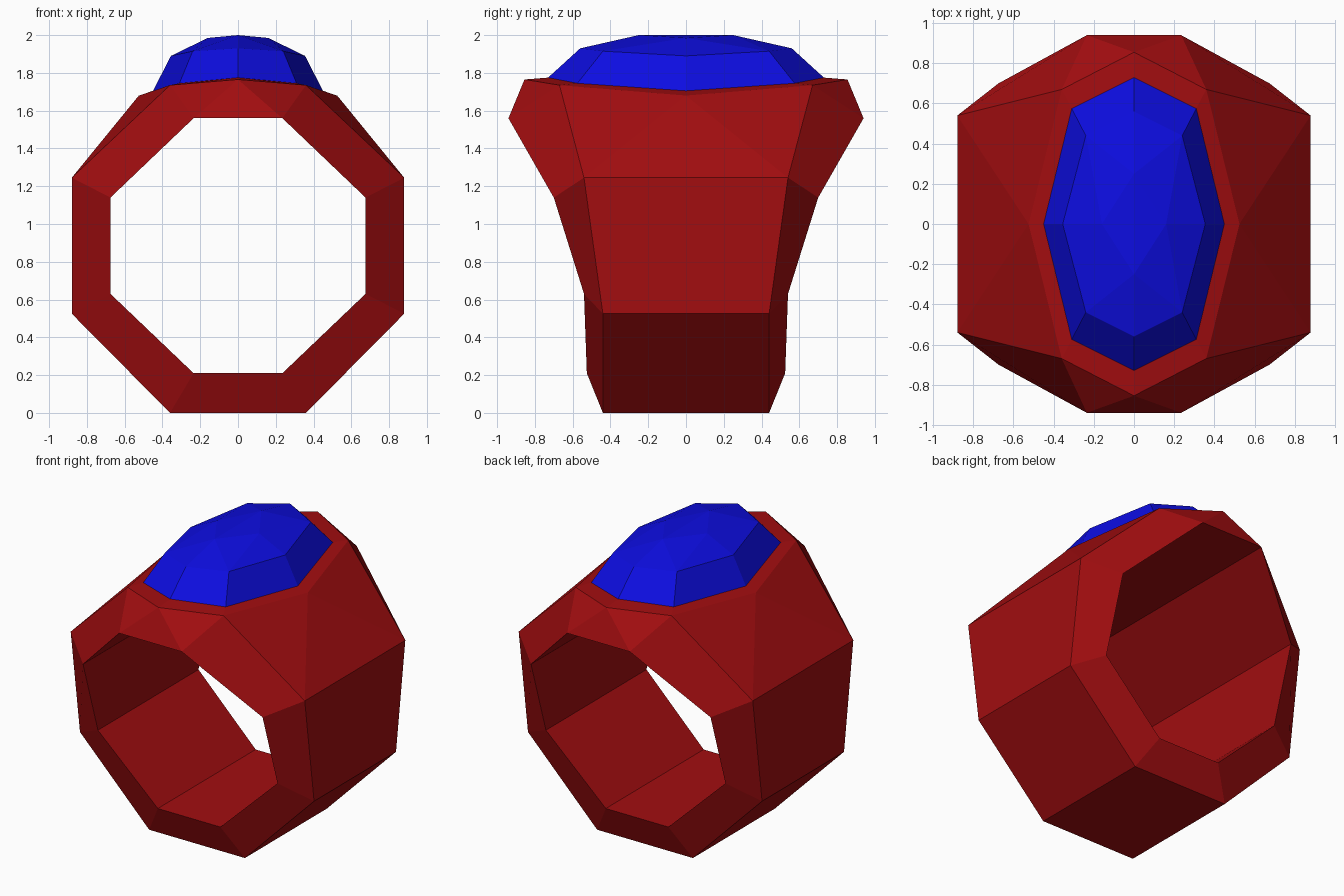
import bpy
import bmesh
import math
from mathutils import Matrix

cube = bpy.data.objects.get("Cube")
if cube:
    bpy.data.objects.remove(cube, do_unlink=True)


def make_material(name, colour):
    mat = bpy.data.materials.new(name)
    mat.use_nodes = True
    mat.diffuse_color = colour
    bsdf = next(n for n in mat.node_tree.nodes if n.type == 'BSDF_PRINCIPLED')
    bsdf.inputs["Base Color"].default_value = colour
    return mat


def build_mirrored(name, points, faces, material):
    """Build one quarter from named points, then mirror it across x and y."""
    bm = bmesh.new()
    verts = {key: bm.verts.new(co) for key, co in points.items()}
    for face in faces:
        bm.faces.new([verts[key] for key in face.split()])
    for axis in ((1, 0, 0), (0, 1, 0)):
        copy = bmesh.ops.duplicate(bm, geom=bm.verts[:] + bm.edges[:] + bm.faces[:])
        moved = [g for g in copy["geom"] if isinstance(g, bmesh.types.BMVert)]
        bmesh.ops.transform(bm, matrix=Matrix.Scale(-1, 4, axis), verts=moved)
        bmesh.ops.remove_doubles(bm, verts=bm.verts[:], dist=0.0005)
    bmesh.ops.recalc_face_normals(bm, faces=bm.faces[:])
    # Join the flat facets that meet on the mirror planes
    bmesh.ops.dissolve_limit(bm, angle_limit=math.radians(0.5),
                             verts=bm.verts[:], edges=bm.edges[:])
    mesh = bpy.data.meshes.new(name)
    bm.to_mesh(mesh)
    bm.free()
    mesh.materials.append(material)
    obj = bpy.data.objects.new(name, mesh)
    bpy.context.collection.objects.link(obj)
    return obj


red = make_material("deep red", (0.36, 0.004, 0.005, 1))
blue = make_material("royal blue", (0.004, 0.004, 0.75, 1))

# Girdle shared by the stone and its seat
girdle = {
    "g_end": (0, 0.73, 1.775),
    "g_corner": (0.31, 0.575, 1.745),
    "g_side": (0.45, 0, 1.705),
}

# Band: inner edge (i), outer edge (o), and the rim around the stone
band = dict(girdle)
band.update({
    "seat": (0, 0, 1.70),
    "r_end": (0, 0.855, 1.765),
    "r_corner": (0.36, 0.67, 1.735),
    "r_side": (0.525, 0, 1.68),
})
inner = [(0, 0.94, 1.56), (0.235, 0.94, 1.56), (0.675, 0.70, 1.14),
         (0.675, 0.54, 0.63), (0.235, 0.525, 0.21), (0, 0.525, 0.21)]
outer = [(0.88, 0.54, 1.245), (0.88, 0.44, 0.525), (0.36, 0.44, 0), (0, 0.44, 0)]
for prefix, ring, first in (("i", inner, 0), ("o", outer, 2)):
    for n, (x, y, z) in enumerate(ring, first):
        band[f"{prefix}{n}"] = (x, y, z)
        band[f"{prefix}m{n}"] = (x, 0, z)

band_faces = [
    "seat g_side g_corner g_end",
    "g_end g_corner r_corner r_end",
    "g_corner g_side r_side r_corner",
    "i0 i1 r_end",
    "i1 r_corner r_end",
    "i1 i2 o2 r_corner",
    "r_corner o2 r_side",
    "r_side o2 om2",
]
for n in range(5):
    band_faces.append(f"i{n} i{n + 1} im{n + 1} im{n}")
for n in range(2, 5):
    band_faces.append(f"o{n} o{n + 1} om{n + 1} om{n}")
    band_faces.append(f"i{n} i{n + 1} o{n + 1} o{n}")

build_mirrored("ring_band", band, band_faces, red)

# Faceted stone: steep lower facets, shallow crown, small ridge on top
stone = dict(girdle)
stone.update({
    "m_end": (0, 0.56, 1.93),
    "m_corner": (0.24, 0.44, 1.915),
    "m_side": (0.355, 0, 1.89),
    "t_end": (0, 0.25, 2.0),
    "t_side": (0.16, 0, 1.985),
    "t_mid": (0, 0, 2.0),
})
stone_faces = [
    "g_end g_corner m_corner m_end",
    "g_corner g_side m_side m_corner",
    "m_end m_corner t_end",
    "m_corner t_side t_end",
    "m_corner m_side t_side",
    "t_end t_side t_mid",
]
build_mirrored("gemstone", stone, stone_faces, blue)
